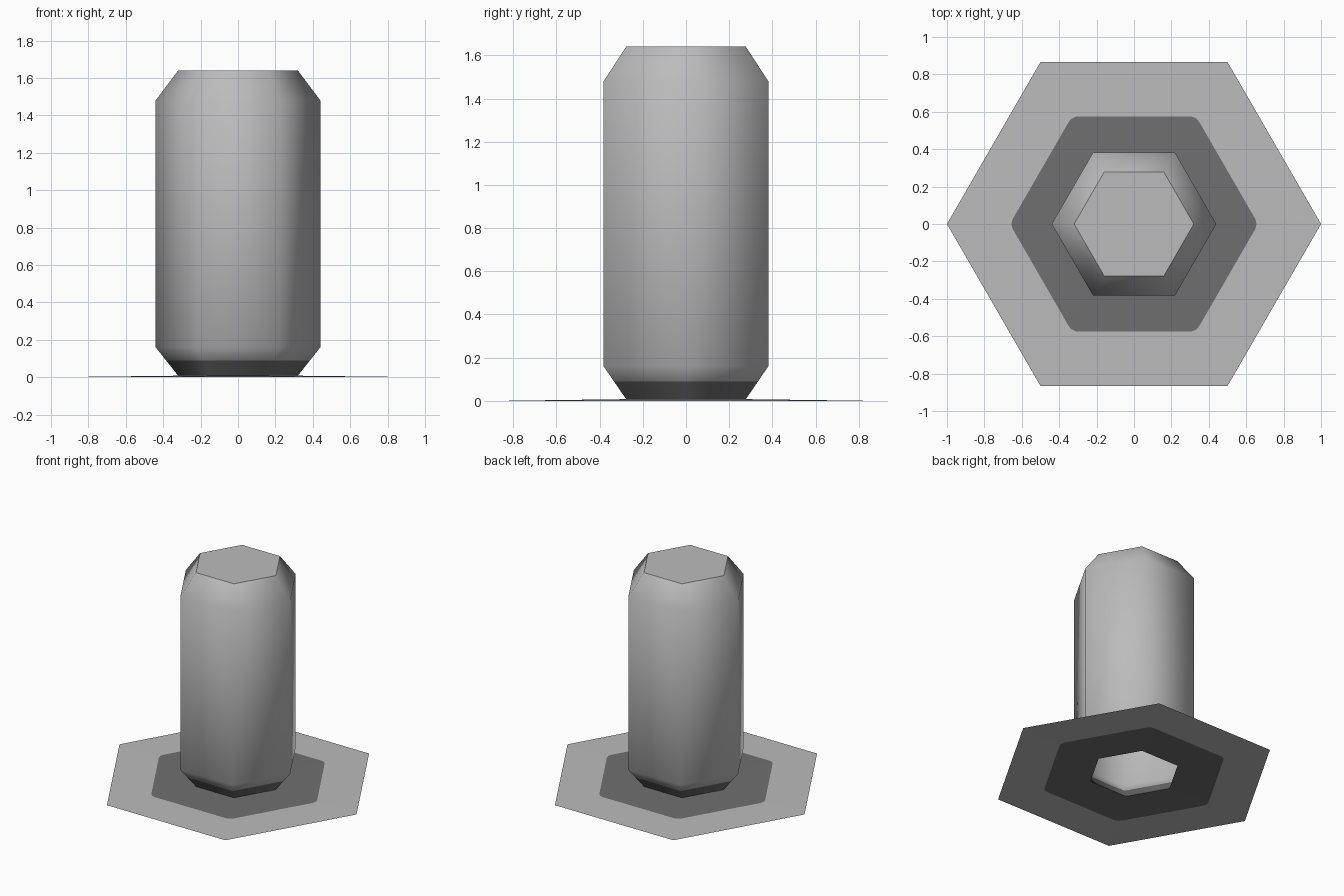
import bpy, bmesh
from math import cos, sin, pi, radians

default = bpy.data.objects.get("Cube")
if default:
    bpy.data.objects.remove(default, do_unlink=True)


def material(name, value):
    m = bpy.data.materials.new(name)
    m.use_nodes = True
    colour = (value, value, value, 1)
    m.diffuse_color = colour
    m.node_tree.nodes["Principled BSDF"].inputs["Base Color"].default_value = colour
    return m


MATERIALS = [material("light grey", 0.5), material("dark grey", 0.16)]


def finish(bm, name):
    mesh = bpy.data.meshes.new(name)
    bm.to_mesh(mesh)
    bm.free()
    for m in MATERIALS:
        mesh.materials.append(m)
    obj = bpy.data.objects.new(name, mesh)
    bpy.context.collection.objects.link(obj)
    return obj


def hexagon(bm, radius, z):
    return [bm.verts.new((radius * cos(i * pi / 3), radius * sin(i * pi / 3), z))
            for i in range(6)]


def rounded_hexagon(bm, radius, fillet, z, steps=5):
    """Six corners, each a short arc of vertices."""
    centre = radius - fillet / cos(pi / 6)
    corners = []
    for i in range(6):
        a = i * pi / 3
        arc = []
        for s in range(steps):
            t = a + radians(-30 + 60 * s / (steps - 1))
            arc.append(bm.verts.new((centre * cos(a) + fillet * cos(t),
                                     centre * sin(a) + fillet * sin(t), z)))
        corners.append(arc)
    return corners


def fill_between(bm, hexa, arcs, index):
    """Fan each sharp corner to its arc, then join the straight sides."""
    for i in range(6):
        j = (i + 1) % 6
        faces = [(hexa[i], a, b) for a, b in zip(arcs[i], arcs[i][1:])]
        faces.append((hexa[i], arcs[i][-1], arcs[j][0], hexa[j]))
        for f in faces:
            bm.faces.new(f).material_index = index


# Body: bevelled hexagonal column, open underneath
BASE_Z = 0.008
profile = [(0.32, BASE_Z), (0.385, 0.09), (0.44, 0.16), (0.44, 1.48), (0.32, 1.64)]
bm = bmesh.new()
rings = [hexagon(bm, r, z) for r, z in profile]
for level, (low, high) in enumerate(zip(rings, rings[1:])):
    for i in range(6):
        j = (i + 1) % 6
        face = bm.faces.new((low[i], low[j], high[j], high[i]))
        face.smooth = True
        face.material_index = 1 if level == 0 else 0
bm.faces.new(rings[-1])          # flat top
for edge in bm.edges:
    if all(v in rings[-1] for v in edge.verts):
        edge.smooth = False
finish(bm, "column_body")

# Base sheet: very shallow hexagonal skirt with a dark inner zone
bm = bmesh.new()
outer = hexagon(bm, 1.0, 0)
middle = rounded_hexagon(bm, 0.664, 0.06, BASE_Z / 2)
inner = hexagon(bm, 0.32, BASE_Z)
fill_between(bm, outer, middle, 0)
fill_between(bm, inner, middle, 1)
bmesh.ops.recalc_face_normals(bm, faces=bm.faces)
if sum(f.normal.z for f in bm.faces) < 0:
    bmesh.ops.reverse_faces(bm, faces=bm.faces)
finish(bm, "base_sheet")
